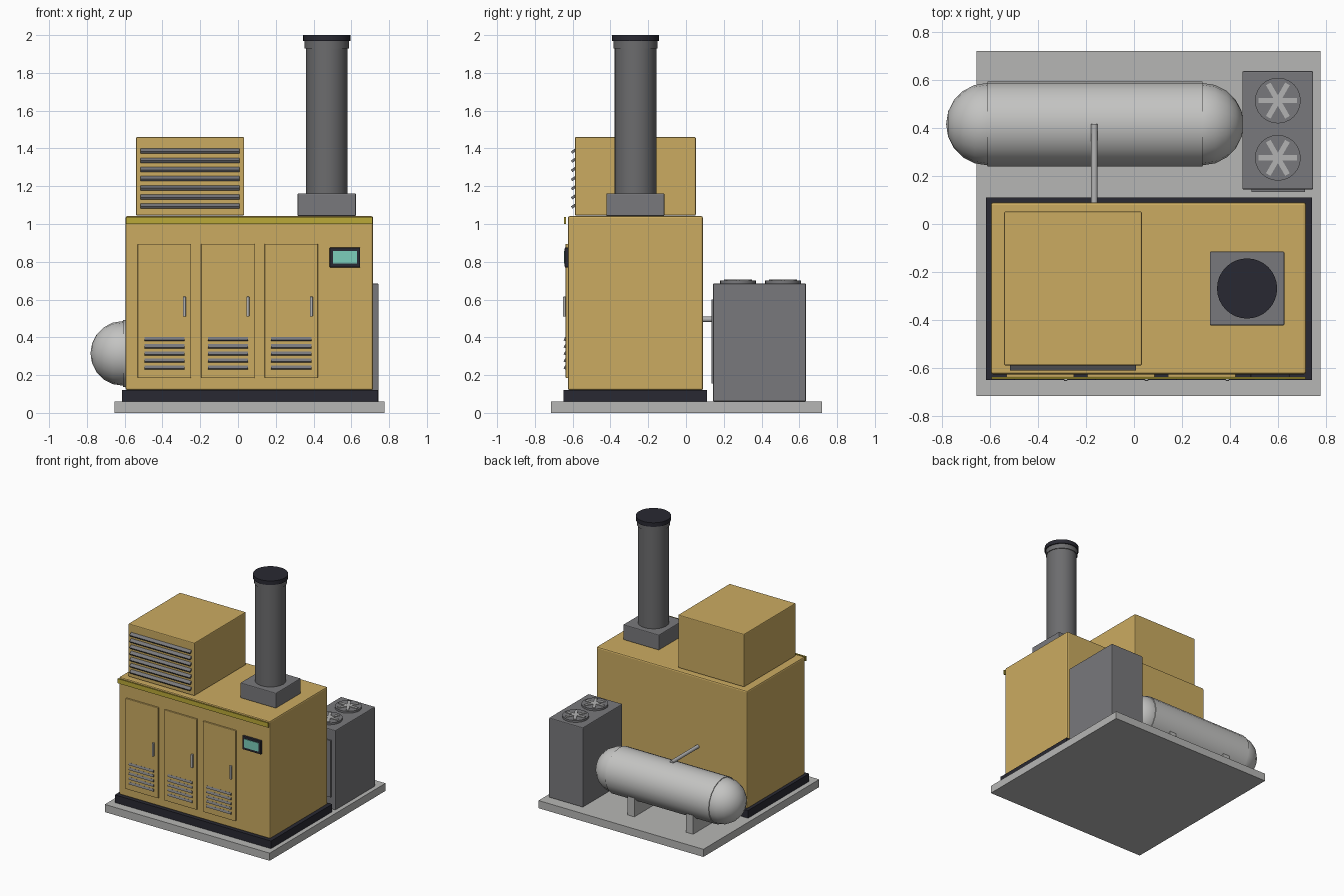
import bpy
import math
from mathutils import Vector

cube = bpy.data.objects.get("Cube")
if cube:
    bpy.data.objects.remove(cube, do_unlink=True)


def material(name, r, g, b):
    m = bpy.data.materials.new(name)
    m.use_nodes = True
    m.diffuse_color = (r, g, b, 1)
    m.node_tree.nodes["Principled BSDF"].inputs["Base Color"].default_value = (r, g, b, 1)
    return m


ochre = material("ochre paint", 0.60, 0.41, 0.12)
trim_yellow = material("trim yellow", 0.50, 0.40, 0.04)
charcoal = material("charcoal", 0.022, 0.022, 0.032)
concrete = material("concrete", 0.47, 0.47, 0.46)
tank_grey = material("tank grey", 0.55, 0.55, 0.54)
steel = material("dark steel", 0.19, 0.19, 0.20)
stack_grey = material("stack grey", 0.15, 0.15, 0.155)
bright = material("bright metal", 0.45, 0.45, 0.45)
teal = material("screen teal", 0.20, 0.62, 0.50)


def finish(obj, name, mat, bevel=0):
    obj.name = name
    obj.data.materials.append(mat)
    if bevel:
        mod = obj.modifiers.new("Bevel", "BEVEL")
        mod.width = bevel
        mod.segments = 2
    return obj


def box(name, xs, ys, zs, mat, bevel=0, rot=(0, 0, 0)):
    """Box given by its extent on each axis."""
    centre = [(a + b) / 2 for a, b in (xs, ys, zs)]
    bpy.ops.mesh.primitive_cube_add(size=1, location=centre)
    obj = bpy.context.object
    obj.scale = [b - a for a, b in (xs, ys, zs)]
    bpy.ops.object.transform_apply(location=False, rotation=False, scale=True)
    obj.rotation_euler = rot
    return finish(obj, name, mat, bevel)


def tube(name, start, end, radius, mat, sides=24):
    """Smooth cylinder between two points."""
    a, b = Vector(start), Vector(end)
    bpy.ops.mesh.primitive_cylinder_add(vertices=sides, radius=radius,
                                        depth=(b - a).length, location=(a + b) / 2)
    obj = bpy.context.object
    obj.rotation_euler = (b - a).to_track_quat("Z", "Y").to_euler()
    bpy.ops.object.shade_smooth_by_angle(angle=math.radians(35))
    return finish(obj, name, mat)


# Slab, skid and main cabinet
box("base_slab", (-0.655, 0.775), (-0.715, 0.72), (0, 0.06), concrete)
box("skid", (-0.615, 0.74), (-0.648, 0.11), (0.06, 0.12), charcoal)
box("cabinet", (-0.595, 0.715), (-0.625, 0.09), (0.12, 1.042), ochre, 0.01)
box("trim_strip", (-0.592, 0.712), (-0.645, -0.635), (1.0, 1.036), trim_yellow)

# Doors with handles and vent slats
for i in range(3):
    x = -0.39 + 0.336 * i
    box(f"door_{i}", (x - 0.141, x + 0.141), (-0.637, -0.62), (0.185, 0.895), ochre, 0.003)
    box(f"door_handle_{i}", (x + 0.098, x + 0.114), (-0.652, -0.635), (0.51, 0.615), bright, 0.003)
    for j in range(5):
        z = 0.24 + 0.0375 * j
        box(f"door_vent_{i}_{j}", (x - 0.106, x + 0.106), (-0.645, -0.631),
            (z - 0.009, z + 0.009), steel, 0, (math.radians(-25), 0, 0))

# Control panel
box("screen_frame", (0.485, 0.647), (-0.642, -0.62), (0.77, 0.875), charcoal, 0.004)
box("screen", (0.503, 0.629), (-0.646, -0.64), (0.79, 0.857), teal)

# Intake housing on the roof with louvres
box("intake_housing", (-0.54, 0.033), (-0.588, 0.052), (1.045, 1.46), ochre, 0.006)
for i in range(7):
    z = 1.095 + 0.0485 * i
    box(f"intake_louvre_{i}", (-0.515, 0.008), (-0.608, -0.58), (z - 0.007, z + 0.007),
        steel, 0, (math.radians(35), 0, 0))

# Exhaust stack
SX, SY = 0.47, -0.268
box("stack_base", (SX - 0.155, SX + 0.155), (SY - 0.154, SY + 0.154), (1.042, 1.162), steel, 0.006)
tube("stack", (SX, SY, 1.16), (SX, SY, 1.94), 0.111, stack_grey)
tube("stack_collar", (SX, SY, 1.93), (SX, SY, 1.97), 0.117, stack_grey)
tube("stack_cap", (SX, SY, 1.968), (SX, SY, 2.0), 0.125, charcoal, 32)

# Cooling unit with two top fans
box("cooling_unit", (0.45, 0.745), (0.143, 0.635), (0.06, 0.685), steel, 0.006)
box("cooling_panel", (0.488, 0.71), (0.134, 0.15), (0.155, 0.6), steel)
for i, y in enumerate((0.275, 0.513)):
    tube(f"fan_ring_{i}", (0.598, y, 0.68), (0.598, y, 0.7), 0.095, steel)
    for j in range(3):
        box(f"fan_blade_{i}_{j}", (0.518, 0.678), (y - 0.011, y + 0.011), (0.692, 0.705),
            bright, 0, (0, 0, math.radians(60 * j)))

# Storage tank with domed ends, saddles and feed pipe
TY, TZ = 0.415, 0.315
tube("tank", (-0.61, TY, TZ), (0.285, TY, TZ), 0.177, tank_grey, 20)
for side, x in (("right", -0.61), ("left", 0.285)):
    bpy.ops.mesh.primitive_uv_sphere_add(segments=20, ring_count=10, radius=0.171,
                                         location=(x, TY, TZ), rotation=(0, math.pi / 2, 0))
    bpy.ops.object.shade_smooth()
    finish(bpy.context.object, f"tank_dome_{side}", tank_grey)
for side, x in (("right", -0.42), ("left", 0.09)):
    box(f"tank_saddle_{side}", (x - 0.03, x + 0.03), (TY - 0.14, TY + 0.14), (0.06, 0.23), concrete)
tube("feed_pipe", (-0.165, 0.08, 0.495), (-0.165, TY, 0.495), 0.014, bright, 12)
